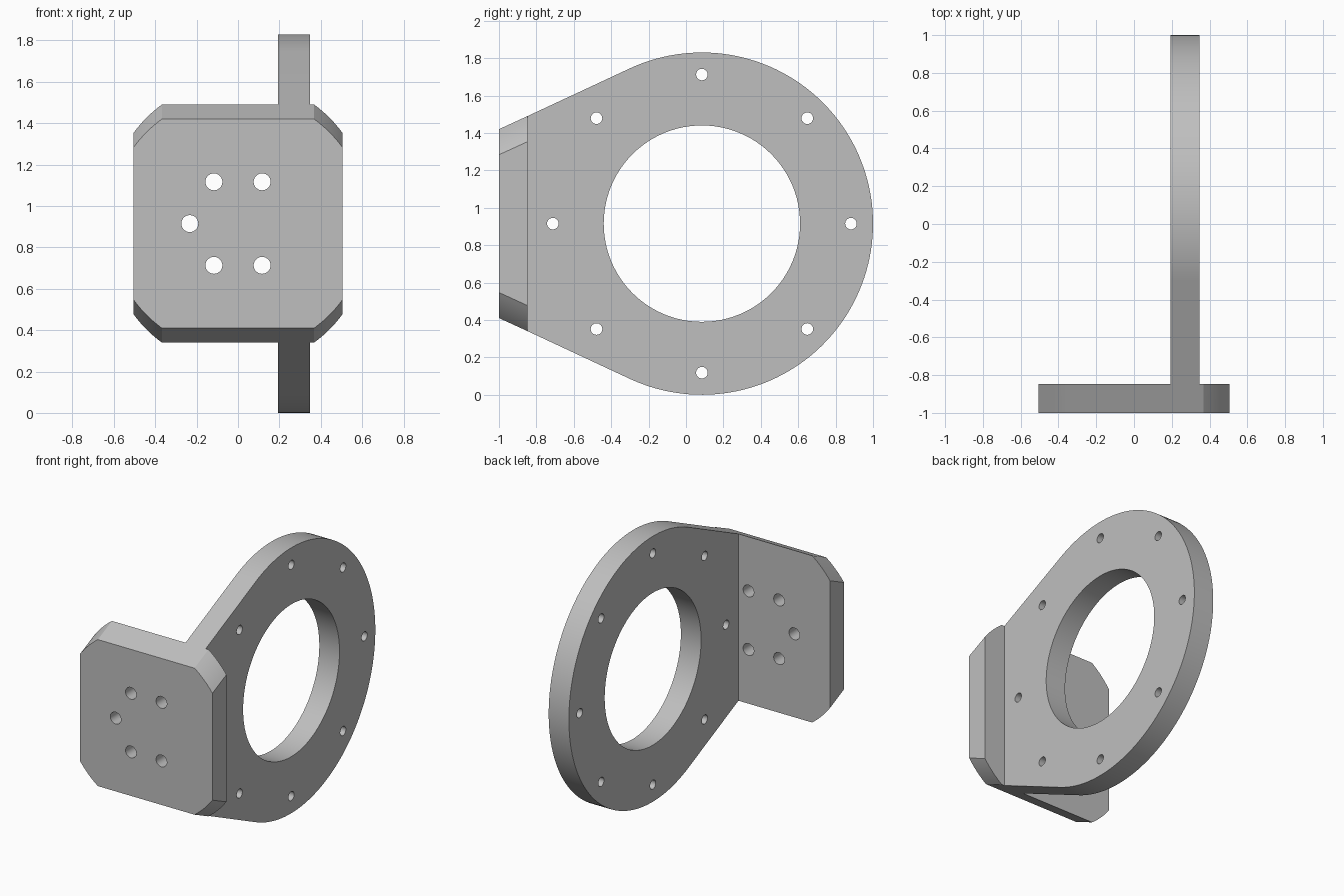
import bpy, bmesh, math
from mathutils import Vector

if "Cube" in bpy.data.objects:
    bpy.data.objects.remove(bpy.data.objects["Cube"])

CY, CZ = 0.085, 0.915        # ring centre
R_OUT, R_IN = 0.915, 0.525
X0, X1 = 0.193, 0.347        # ring plate thickness range
Y0, Y1 = -1.0, -0.847        # mounting plate thickness range
TAPER = math.radians(25)     # slope of the tangent arms

grey = bpy.data.materials.new("grey metal")
grey.diffuse_color = (0.52, 0.52, 0.52, 1)
grey.use_nodes = True
grey.node_tree.nodes["Principled BSDF"].inputs["Base Color"].default_value = grey.diffuse_color


def loft(name, a, b):
    """Solid between two matching outlines."""
    bm = bmesh.new()
    va = [bm.verts.new(p) for p in a]
    vb = [bm.verts.new(p) for p in b]
    n = len(va)
    bm.faces.new(va[::-1])
    bm.faces.new(vb)
    for i in range(n):
        j = (i + 1) % n
        bm.faces.new((va[i], va[j], vb[j], vb[i]))
    bmesh.ops.recalc_face_normals(bm, faces=bm.faces)
    me = bpy.data.meshes.new(name)
    bm.to_mesh(me)
    bm.free()
    ob = bpy.data.objects.new(name, me)
    bpy.context.collection.objects.link(ob)
    me.materials.append(grey)
    return ob


def circle(r, n):
    return [(r * math.cos(2 * math.pi * i / n), r * math.sin(2 * math.pi * i / n))
            for i in range(n)]


def combine(ob, other, operation):
    mod = ob.modifiers.new(operation, 'BOOLEAN')
    mod.operation, mod.solver, mod.object = operation, 'EXACT', other
    bpy.context.view_layer.objects.active = ob
    bpy.ops.object.modifier_apply(modifier=mod.name)
    bpy.data.objects.remove(other, do_unlink=True)


def drill_x(ob, y, z, r, n):
    pts = circle(r, n)
    combine(ob, loft("cutter", [(0.1, y + a, z + b) for a, b in pts],
                     [(0.45, y + a, z + b) for a, b in pts]), 'DIFFERENCE')


def drill_y(ob, x, z, r, n):
    pts = circle(r, n)
    combine(ob, loft("cutter", [(x + a, -1.1, z + b) for a, b in pts],
                     [(x + a, -0.75, z + b) for a, b in pts]), 'DIFFERENCE')


# Ring plate: large arc with tangent arms reaching the mounting plate
end = math.pi / 2 + TAPER
arc = [-end + 2 * end * i / 100 for i in range(101)]
outline = [(CY + R_OUT * math.cos(t), CZ + R_OUT * math.sin(t)) for t in arc]
ty, tz = outline[-1]
half = tz - (ty - Y1) * math.tan(TAPER) - CZ
outline += [(Y1, CZ + half), (Y1, CZ - half)]
bracket = loft("bracket", [(X0, y, z) for y, z in outline],
               [(X1, y, z) for y, z in outline])

# Mounting plate: square with arced corners, sheared outward to the back
S, RC = 0.505, 0.625
a0 = math.acos(S / RC)
corner = [a0 + (math.pi / 2 - 2 * a0) * i / 8 for i in range(9)]
front = [(RC * math.cos(t + k * math.pi / 2), RC * math.sin(t + k * math.pi / 2))
         for k in range(4) for t in corner]
shift = half - S
back = [(x, z + math.copysign(shift, z)) for x, z in front]
plate = loft("mounting_plate", [(x, Y0, CZ + z) for x, z in front],
             [(x, Y1, CZ + z) for x, z in back])
combine(bracket, plate, 'UNION')

# Central opening and ring of bolt holes
drill_x(bracket, CY, CZ, R_IN, 96)
for k in range(8):
    t = k * math.pi / 4
    drill_x(bracket, CY + 0.797 * math.cos(t), CZ + 0.797 * math.sin(t), 0.031, 24)

# Five bolt holes through the mounting plate
for k in range(1, 6):
    t = k * math.pi / 3
    drill_y(bracket, 0.233 * math.cos(t), CZ + 0.233 * math.sin(t), 0.041, 28)

bpy.ops.object.select_all(action='DESELECT')
bracket.select_set(True)
bpy.context.view_layer.objects.active = bracket
bpy.ops.object.shade_smooth_by_angle(angle=math.radians(20))
